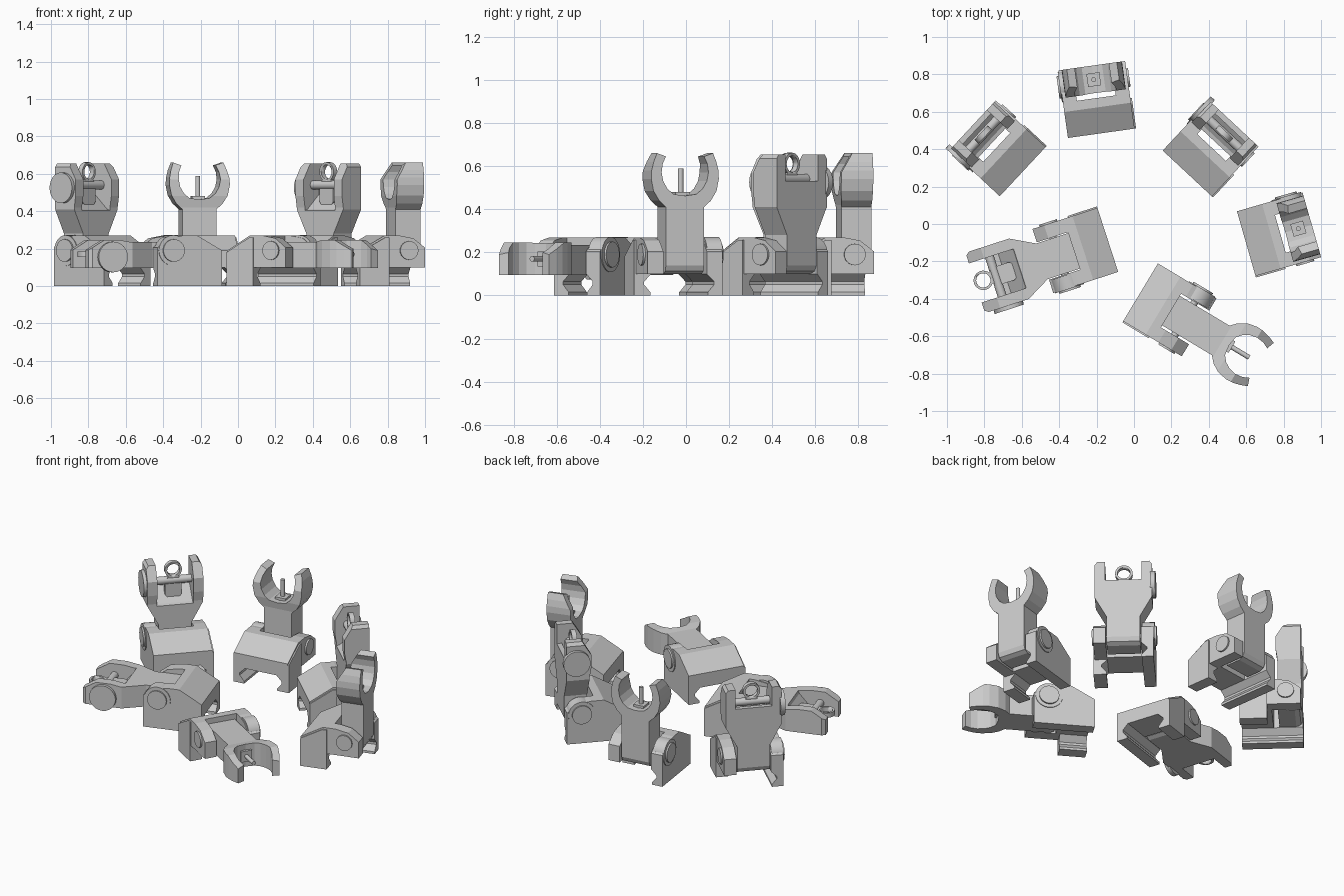
import bpy, bmesh
from math import radians, cos, sin, pi
from mathutils import Matrix, Vector

if "Cube" in bpy.data.objects:
    bpy.data.objects.remove(bpy.data.objects["Cube"])

HY, HZ = 0.275, 0.185   # hinge position in each sight's local frame


def prism(name, pts, axis, a, b):
    """Extrude a 2D profile along x (points y,z), y (points x,z) or z (points x,y)."""
    bm = bmesh.new()
    def co(p, t):
        return {'x': (t, p[0], p[1]), 'y': (p[0], t, p[1]), 'z': (p[0], p[1], t)}[axis]
    va = [bm.verts.new(co(p, a)) for p in pts]
    vb = [bm.verts.new(co(p, b)) for p in pts]
    bm.faces.new(va)
    bm.faces.new(vb[::-1])
    n = len(pts)
    for i in range(n):
        bm.faces.new((va[i], vb[i], vb[(i + 1) % n], va[(i + 1) % n]))
    bmesh.ops.recalc_face_normals(bm, faces=bm.faces)
    me = bpy.data.meshes.new(name)
    bm.to_mesh(me)
    bm.free()
    return me


def box(name, x0, x1, y0, y1, z0, z1):
    return prism(name, [(y0, z0), (y1, z0), (y1, z1), (y0, z1)], 'x', x0, x1)


def disc(name, c, r, a, b, axis='x', n=24):
    pts = [(c[0] + r * cos(2 * pi * i / n), c[1] + r * sin(2 * pi * i / n)) for i in range(n)]
    me = prism(name, pts, axis, a, b)
    for p in me.polygons:
        p.use_smooth = len(p.vertices) == 4
    me.set_sharp_from_angle(angle=radians(35))
    return me


def mirror(half):
    return half + [(-x, z) for x, z in reversed(half) if x > 0]


def boolean(me, cutter, op='DIFFERENCE'):
    a = bpy.data.objects.new("work", me)
    b = bpy.data.objects.new("cutter", cutter)
    for o in (a, b):
        bpy.context.collection.objects.link(o)
    m = a.modifiers.new("cut", 'BOOLEAN')
    m.object, m.operation, m.solver = b, op, 'EXACT'
    dg = bpy.context.evaluated_depsgraph_get()
    out = bpy.data.meshes.new_from_object(a.evaluated_get(dg))
    for o in (a, b):
        bpy.data.objects.remove(o)
    return out


# base block: side profile, rail groove, arm slot; one long leg and one short clamp leg
base = prism("base", [(0, 0), (0, .19), (.14, .27), (.22, .27), (.30, .255), (.365, .205),
                      (.365, 0)], 'x', -.18, .18)
base = boolean(base, prism("groove", mirror([(.105, .10), (.14, .065), (.14, .05), (.11, .015),
                                             (.11, -.02)]), 'y', -.1, .5))
base = boolean(base, box("slot", -.105, .105, .19, .5, -.1, .5))
base = boolean(base, box("leg_cut", .06, .3, .165, .5, -.1, .10))
clamp = prism("clamp", [(0, 0), (0, .18), (.14, .258), (.165, .258), (.165, 0)], 'x', .178, .188)
base_parts = {
    "base_block": base,
    "clamp_plate": clamp,
    "hinge_bolt": disc("bolt", (HY, .19), .05, .17, .19),
    "hinge_pin": disc("pin", (HY, HZ), .02, -.17, .17),
    "hinge_ring": disc("ring", (HY, .19), .082, -.185, -.11),
    "hinge_cap": disc("cap", (HY, .19), .06, -.195, -.18),
}

# shared side outline of both arms: straight front, bulging rear, rounded front foot
side = [(HY + y, z) for y, z in [(.09, .14), (.09, .66), (-.005, .66), (-.06, .57), (-.06, .48),
                                 (-.05, .42), (-.05, .10), (.05, .10), (.078, .113)]]

# front sight: forked post
fork = mirror([(.092, .09), (.092, .41), (.125, .44), (.152, .485), (.163, .54), (.161, .58), (.151, .62),
               (.135, .66), (.092, .645), (.108, .61), (.113, .57), (.105, .53), (.085, .495),
               (.055, .47), (0, .462)])
front_parts = {
    "fork_arm": boolean(prism("fork", fork, 'y', 0, .6), prism("side", side, 'x', -.3, .3), 'INTERSECT'),
    "post_seat": box("seat", -.035, .035, HY - .02, HY + .05, .455, .48),
    "post_pin": disc("post", (0, HY + .015), .013, .475, .588, 'z', 12),
}

# rear sight: winged head on a narrow neck, open between the wings
head = mirror([(.10, .09), (.10, .28), (.17, .41), (.17, .635), (.155, .655), (.11, .655),
               (.11, .53), (0, .53)])
rear = boolean(prism("head", head, 'y', 0, .6), prism("side", side, 'x', -.3, .3), 'INTERSECT')
rear = boolean(rear, prism("bowl", [(HY - .1, .39), (HY - .03, .41), (HY + .06, .49), (HY + .06, .6),
                                    (HY - .1, .6)], 'x', -.11, .11))
ring = boolean(disc("eye", (0, .610), .052, HY, HY + .03, 'y'),
               disc("hole", (0, .610), .038, HY - .1, HY + .1, 'y'))
tab = prism("tab", mirror([(.03, .425), (.05, .45), (.05, .54), (.03, .57), (0, .57)]), 'y', HY, HY + .03)
rear_parts = {
    "winged_arm": rear,
    "aperture_ring": ring,
    "aperture_tab": tab,
    "aperture_shaft": disc("shaft", (HY + .015, .54), .024, -.12, .12, n=16),
    "windage_knob": disc("knob", (HY + .03, .525), .082, -.19, -.16),
}


def place(prefix, parts, m):
    for n, me in parts.items():
        ob = bpy.data.objects.new(prefix + "_" + n, me)
        ob.matrix_world = m
        bpy.context.collection.objects.link(ob)


# six sights: rear-face centre, facing angle, head type, folded or not
pivot = Vector((0, HY, HZ))
fold = Matrix.Translation(pivot) @ Matrix.Rotation(radians(-90), 4, 'X') @ Matrix.Translation(-pivot)
for i, (x, y, ang, kind, folded) in enumerate([
        (-.595, .28, 137, "rear", False), (-.175, .485, 98, "front", False),
        (.285, .27, 47, "rear", False), (.60, -.105, 16, "front", False),
        (.035, -.365, -31, "front", True), (-.14, -.085, 198, "rear", True)]):
    m = Matrix.Translation((x, y, 0)) @ Matrix.Rotation(radians(ang - 90), 4, 'Z')
    prefix = f"{kind}_sight_{i + 1}"
    place(prefix, base_parts, m)
    place(prefix, front_parts if kind == "front" else rear_parts, m @ fold if folded else m)
